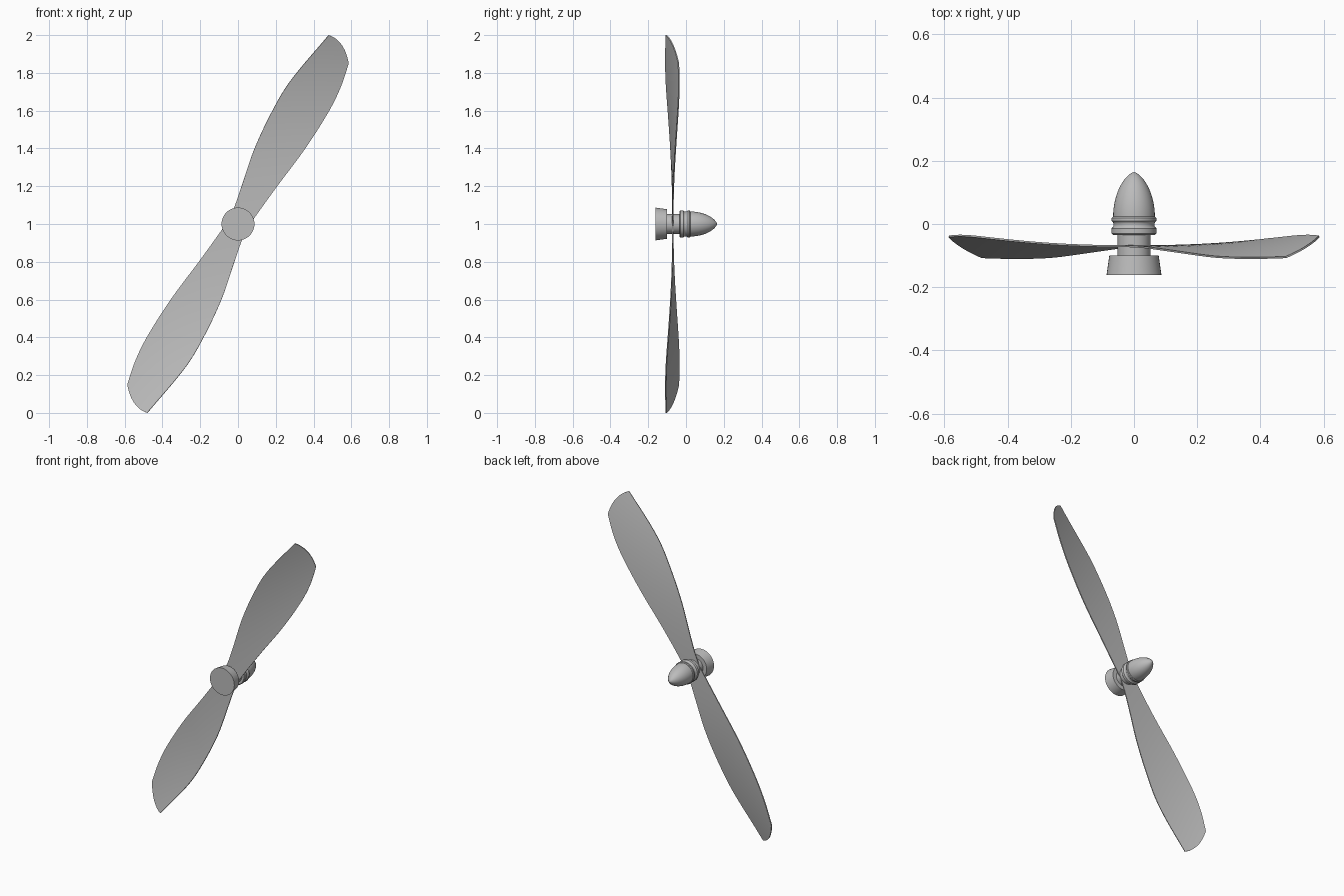
import bpy, bmesh, math

cube = bpy.data.objects.get("Cube")
if cube:
    bpy.data.objects.remove(cube)

GREY = (0.5, 0.5, 0.5, 1)
metal = bpy.data.materials.new("plain grey")
metal.use_nodes = True
metal.diffuse_color = GREY
metal.node_tree.nodes["Principled BSDF"].inputs["Base Color"].default_value = GREY

AXIS_Z = 1.0      # height of the shaft
BLADE_Y = -0.07   # blade plane
TILT = math.radians(30)


def finish(name, bm, thickness=0):
    bmesh.ops.recalc_face_normals(bm, faces=bm.faces)
    mesh = bpy.data.meshes.new(name)
    bm.to_mesh(mesh)
    bm.free()
    mesh.materials.append(metal)
    obj = bpy.data.objects.new(name, mesh)
    bpy.context.collection.objects.link(obj)
    bpy.ops.object.select_all(action="DESELECT")
    obj.select_set(True)
    bpy.context.view_layer.objects.active = obj
    if thickness:
        mod = obj.modifiers.new("thickness", "SOLIDIFY")
        mod.thickness = thickness
        mod.offset = 0
        bpy.ops.object.modifier_apply(modifier=mod.name)
    bpy.ops.object.shade_smooth_by_angle(angle=math.radians(35))
    return obj


def lathe(name, profile, sides=40):
    """Turn (radius, y) points around the shaft; the ends are on the axis."""
    bm = bmesh.new()
    verts = [bm.verts.new((r, y, AXIS_Z)) for r, y in profile]
    edges = [bm.edges.new(pair) for pair in zip(verts, verts[1:])]
    bmesh.ops.spin(bm, geom=verts + edges, cent=(0, 0, AXIS_Z), axis=(0, 1, 0),
                   angle=math.tau, steps=sides)
    bmesh.ops.remove_doubles(bm, verts=bm.verts, dist=0.0001)
    finish(name, bm)


def smooth_lookup(points, s):
    """Smooth curve through (s, value) points."""
    n = len(points)
    i = 0
    while i < n - 2 and s > points[i + 1][0]:
        i += 1

    def slope(k):
        a, b = points[max(k - 1, 0)], points[min(k + 1, n - 1)]
        return (b[1] - a[1]) / (b[0] - a[0])

    (s0, v0), (s1, v1) = points[i], points[i + 1]
    h = s1 - s0
    t = (s - s0) / h
    return (v0 * (1 + 2 * t) * (1 - t) ** 2 + v1 * t * t * (3 - 2 * t)
            + h * slope(i) * t * (1 - t) ** 2 - h * slope(i + 1) * t * t * (1 - t))


# Blade outline: half width at distance from the shaft, on each edge
LEADING = [(0, .055), (.07, .062), (.18, .083), (.39, .124), (.61, .142), (.79, .139), (1.106, .084)]
TRAILING = [(0, .055), (.07, .059), (.28, .08), (.52, .108), (.76, .118), (.9, .108), (1.029, .082)]


def blade_point(t, w):
    if t < 0:  # opposite blade is the same one turned half way round
        x, y, z = blade_point(-t, -w)
        return -x, y, -z
    s = t * (1.096 - 0.0385 * w - 0.0285 * w * w)
    edge = LEADING if w < 0 else TRAILING
    v = w * smooth_lookup(edge, min(s, edge[-1][0]))
    y = BLADE_Y + 0.36 * s ** 1.5 * v  # twist grows outward
    return (s * math.sin(TILT) + v * math.cos(TILT), y,
            s * math.cos(TILT) - v * math.sin(TILT))


# Twisted two-bladed sheet with thickness
ROWS, COLS = 28, 12
bm = bmesh.new()
grid = []
for j in range(-ROWS, ROWS + 1):
    row = []
    for i in range(COLS + 1):
        x, y, z = blade_point(j / ROWS, 2 * i / COLS - 1)
        row.append(bm.verts.new((x, y, z + AXIS_Z)))
    grid.append(row)
for a, b in zip(grid, grid[1:]):
    for i in range(COLS):
        bm.faces.new((a[i], a[i + 1], b[i + 1], b[i]))
finish("propeller_blades", bm, 0.006)

# Hub parts along the shaft
lathe("front_flange", [(0, -.162), (.087, -.162), (.078, -.1), (0, -.1)])
lathe("shaft_neck", [(0, -.105), (.052, -.105), (.052, -.03), (0, -.03)])


def ring(y0, y1, radius, bevel=0.004):
    return [(radius - bevel, y0), (radius, y0 + bevel), (radius, y1 - bevel), (radius - bevel, y1)]


lathe("spinner_collar", [(0, -.034)] + ring(-.034, -.01, .071) + [(.065, -.006), (.065, .003)]
      + ring(.006, .023, .071) + [(0, .023)])

nose = [(0, .018), (.066, .018)]
for k in range(17):
    a = k / 16 * math.pi / 2
    nose.append((.066 * math.cos(a) ** 1.3 if k < 16 else 0, .023 + .141 * math.sin(a)))
lathe("spinner_nose", nose)
